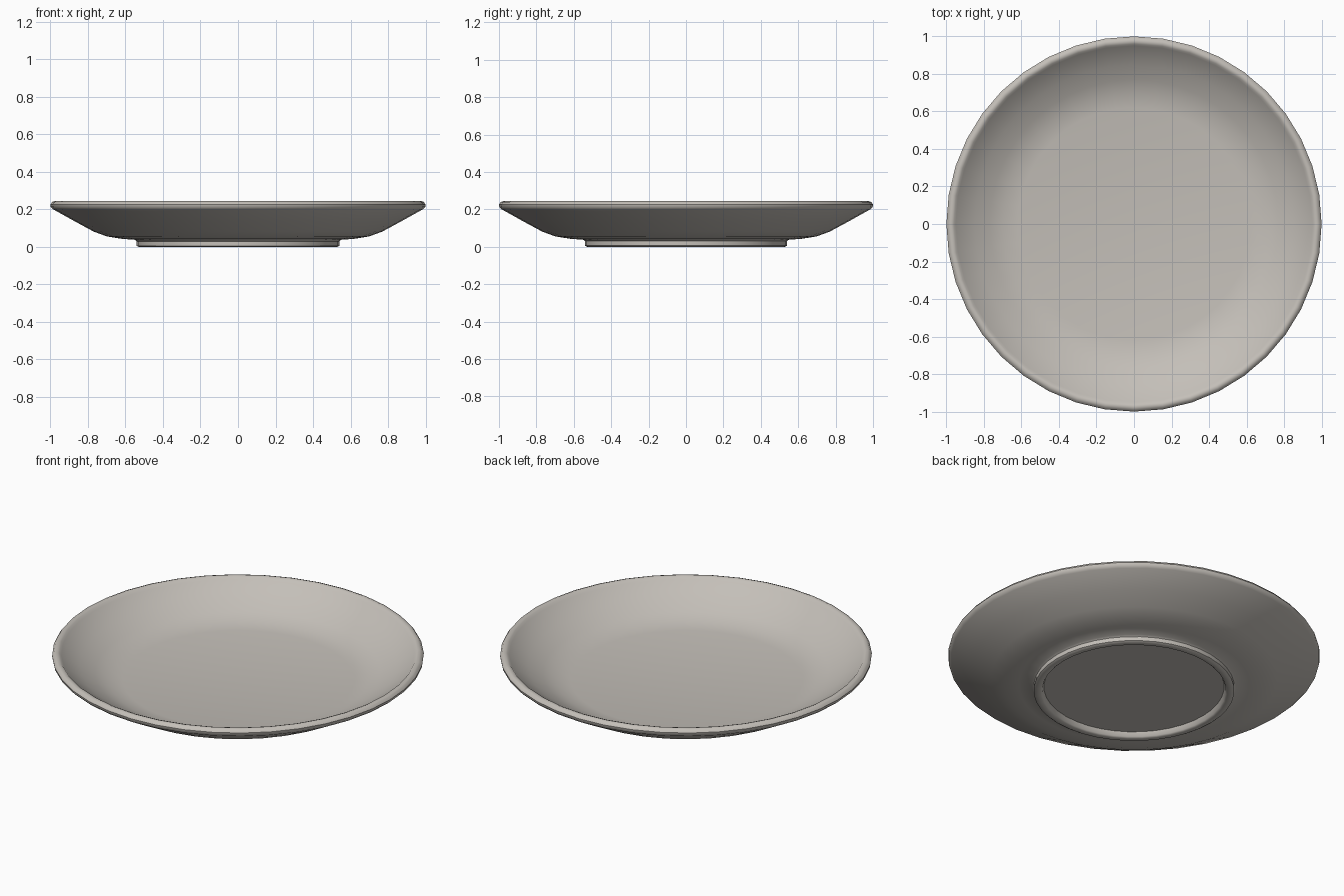
import bpy, bmesh, math

if "Cube" in bpy.data.objects:
    bpy.data.objects.remove(bpy.data.objects["Cube"])

SEGMENTS = 40

# glazed stoneware colour
mat = bpy.data.materials.new("warm grey ceramic")
mat.diffuse_color = (0.55, 0.52, 0.48, 1)
mat.use_nodes = True
mat.node_tree.nodes["Principled BSDF"].inputs["Base Color"].default_value = mat.diffuse_color


def lathe(name, profile, segments):
    """Revolve an (r, z) profile around z; r = 0 ends become poles."""
    bm = bmesh.new()
    rings = []
    for r, z in profile:
        if r == 0:
            rings.append([bm.verts.new((0, 0, z))] * segments)
        else:
            rings.append([bm.verts.new((r * math.cos(2 * math.pi * i / segments),
                                        r * math.sin(2 * math.pi * i / segments), z))
                          for i in range(segments)])
    for a, b in zip(rings, rings[1:]):
        for i in range(segments):
            j = (i + 1) % segments
            bm.faces.new(dict.fromkeys((a[i], a[j], b[j], b[i])))
    bmesh.ops.recalc_face_normals(bm, faces=bm.faces)
    mesh = bpy.data.meshes.new(name)
    bm.to_mesh(mesh)
    bm.free()
    mesh.materials.append(mat)
    obj = bpy.data.objects.new(name, mesh)
    bpy.context.collection.objects.link(obj)
    bpy.context.view_layer.objects.active = obj
    obj.select_set(True)
    bpy.ops.object.shade_smooth_by_angle(angle=math.radians(40))
    return obj


# plate: recessed underside, foot ring, outer wall, rolled rim, inner wall, floor
lathe("plate", [
    (0, 0.03), (0.485, 0.03), (0.495, 0.006), (0.503, 0.0),
    (0.53, 0.0), (0.54, 0.006), (0.54, 0.03), (0.55, 0.038),
    (0.62, 0.043), (0.70, 0.056), (0.77, 0.082), (0.87, 0.136), (0.985, 0.2),
    (0.998, 0.212), (1.0, 0.226), (0.99, 0.24), (0.975, 0.245),
    (0.96, 0.24), (0.95, 0.228),
    (0.85, 0.165), (0.77, 0.12), (0.70, 0.093), (0.62, 0.08), (0, 0.078),
], SEGMENTS)
